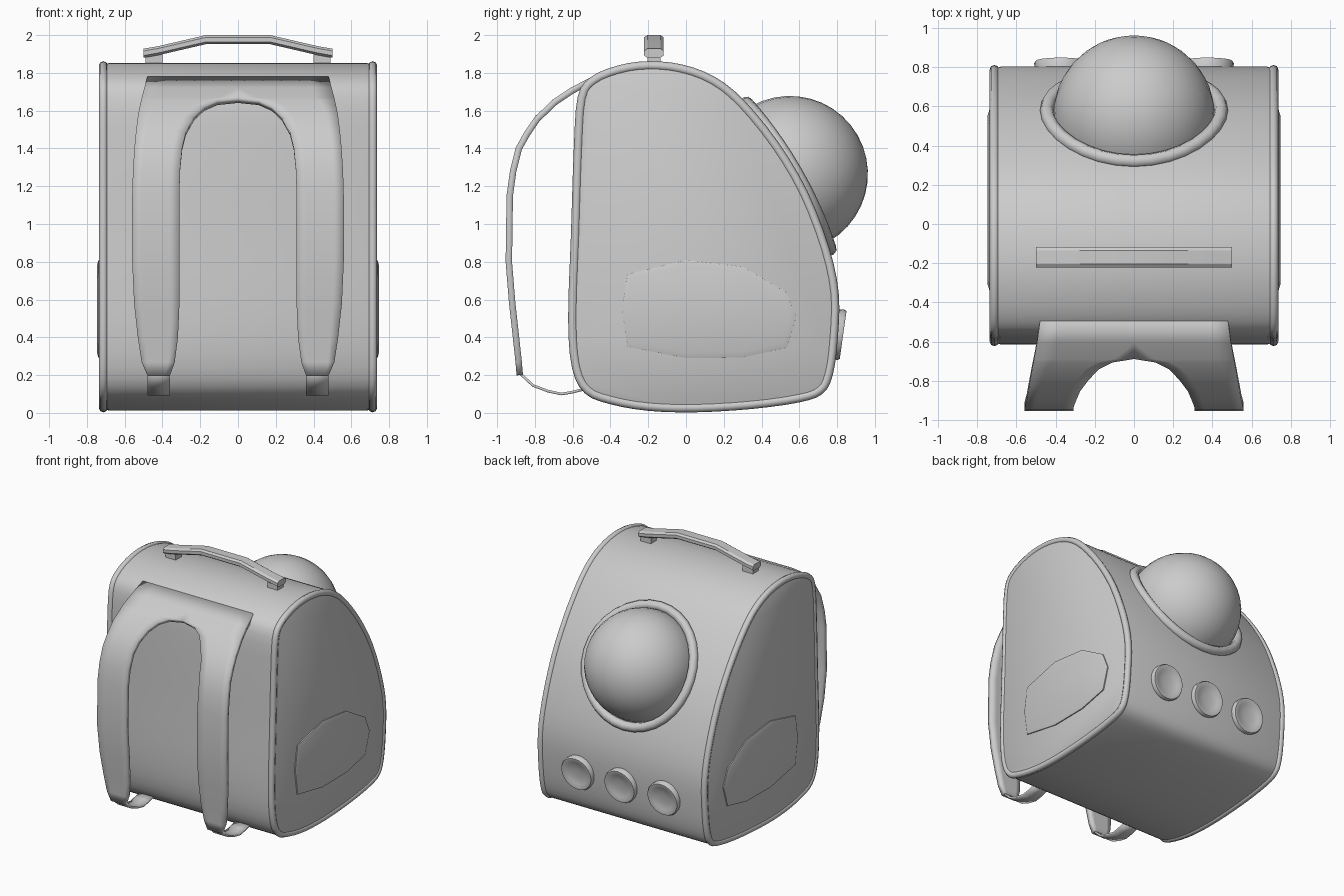
import bpy, bmesh, math
from mathutils import Vector, Matrix

if "Cube" in bpy.data.objects:
    bpy.data.objects.remove(bpy.data.objects["Cube"])


def finish(name, bm, angle=35):
    bmesh.ops.recalc_face_normals(bm, faces=bm.faces)
    me = bpy.data.meshes.new(name)
    bm.to_mesh(me)
    bm.free()
    ob = bpy.data.objects.new(name, me)
    bpy.context.collection.objects.link(ob)
    bpy.ops.object.select_all(action='DESELECT')
    ob.select_set(True)
    bpy.context.view_layer.objects.active = ob
    bpy.ops.object.shade_smooth_by_angle(angle=math.radians(angle))
    return ob


def loft(name, rings, closed=False, angle=35):
    bm = bmesh.new()
    vs = [[bm.verts.new(p) for p in r] for r in rings]
    n = len(rings[0])
    pairs = list(zip(vs, vs[1:])) + ([(vs[-1], vs[0])] if closed else [])
    for a, b in pairs:
        for i in range(n):
            j = (i + 1) % n
            bm.faces.new((a[i], a[j], b[j], b[i]))
    if not closed:
        bm.faces.new(vs[0])
        bm.faces.new(vs[-1])
    return finish(name, bm, angle)


def smooth_loop(pts, steps):
    # closed Catmull-Rom curve
    out, n = [], len(pts)
    p = [Vector(q) for q in pts]
    for i in range(n):
        a, b, c, d = (p[(i + k) % n] for k in (-1, 0, 1, 2))
        for s in range(steps):
            t = s / steps
            out.append(0.5 * (2 * b + (c - a) * t + (2 * a - 5 * b + 4 * c - d) * t * t
                              + (3 * b - a - 3 * c + d) * t ** 3))
    return out


def inset(loop, d):
    # move a counter-clockwise (y, z) loop inward
    n, out = len(loop), []
    for i in range(n):
        t = (loop[(i + 1) % n] - loop[i - 1]).normalized()
        out.append(loop[i] + Vector((-t.y, t.x)) * d)
    return out


def at_x(loop, x):
    return [(x, q.x, q.y) for q in loop]


def tube(name, path, normals, r, sides=8):
    # closed round tube; normals are perpendicular to the path
    rings, n = [], len(path)
    for i, (p, a) in enumerate(zip(path, normals)):
        b = (path[(i + 1) % n] - path[i - 1]).normalized().cross(a)
        rings.append([p + r * (math.cos(t) * a + math.sin(t) * b)
                      for t in (2 * math.pi * k / sides for k in range(sides))])
    return loft(name, rings, closed=True, angle=60)


def tilt(theta, centre):
    # turns +z by theta towards +y, then moves to centre
    return Matrix.Translation(centre) @ Matrix.Rotation(-theta, 4, 'X')


# body shell, one side profile lofted across the width
profile = smooth_loop([(-0.53, 0.11), (-0.4, 0.055), (-0.2, 0.02), (0.05, 0.012), (0.35, 0.03),
                       (0.6, 0.065), (0.72, 0.11), (0.77, 0.21), (0.795, 0.4), (0.8, 0.63),
                       (0.75, 0.87), (0.635, 1.17), (0.48, 1.43), (0.3, 1.65), (0.15, 1.77),
                       (-0.02, 1.835), (-0.2, 1.853), (-0.36, 1.83), (-0.5, 1.77), (-0.565, 1.67),
                       (-0.585, 1.4), (-0.6, 0.95), (-0.615, 0.5), (-0.595, 0.24)], 3)
sections = [(-0.73, 0.035), (-0.715, 0.01), (-0.68, 0), (0.68, 0), (0.715, 0.01), (0.73, 0.035)]
loft("body", [at_x(inset(profile, d), x) for x, d in sections])

# piping and pocket on both sides
pocket = smooth_loop([(-0.34, 0.55), (-0.31, 0.35), (0, 0.29), (0.3, 0.293), (0.535, 0.345),
                      (0.585, 0.51), (0.53, 0.64), (0.3, 0.775), (0, 0.81), (-0.31, 0.735)], 1)
for side, s in (("right", 1), ("left", -1)):
    path = [Vector(p) for p in at_x(inset(profile, 0.015), 0.713 * s)]
    tube(side + "_piping", path, [Vector((1, 0, 0))] * len(path), 0.024)
    loft(side + "_pocket", [at_x(inset(pocket, d), s * x) for x, d in
                            ((0.72, 0), (0.738, 0), (0.747, 0.03))])

# bubble window dome
theta = math.radians(60.2)
bm = bmesh.new()
bmesh.ops.create_uvsphere(bm, u_segments=32, v_segments=20, radius=0.413)
bmesh.ops.delete(bm, geom=[v for v in bm.verts if v.co.z < -0.15], context='VERTS')
bm.transform(tilt(theta, (0, 0.55, 1.265)))
finish("bubble_window", bm, 60)

# rim of the window, bent along the body curve
n = Vector((0, math.sin(theta), math.cos(theta)))
up = Vector((0, -n.z, n.y))
path, outs = [], []
for k in range(32):
    a = 2 * math.pi * k / 32
    path.append(Vector((0.445 * math.cos(a), 0.535, 1.25)) + up * 0.445 * math.sin(a)
                + n * (0.045 * math.cos(a) ** 2 + 0.008))
    outs.append(Vector((math.cos(a), 0, 0)) + up * math.sin(a))
tube("window_rim", path, outs, 0.035)

# three round vents with a dished face
for i, x in enumerate((-0.375, 0, 0.375)):
    m = tilt(math.radians(98), (x, 0.81, 0.415))
    rings = []
    for r, h in ((0.13, -0.04), (0.135, 0.01), (0.128, 0.022), (0.112, 0.022), (0.09, 0.012), (0.04, 0.004)):
        rings.append([m @ Vector((r * math.cos(a), r * math.sin(a), h))
                      for a in (2 * math.pi * k / 24 for k in range(24))])
    loft("vent_%d" % (i + 1), rings, angle=40)

# carry handle with chamfered section
cross = [(-0.052, -0.012), (-0.035, -0.024), (0.035, -0.024), (0.052, -0.012),
         (0.052, 0.012), (0.035, 0.024), (-0.035, 0.024), (-0.052, 0.012)]
spine = [(0.5, 1.904), (0.42, 1.918), (0.17, 1.976)]
spine = [(-x, z) for x, z in spine] + spine[::-1]
loft("carry_handle", [[(x, -0.17 + y, z + h) for y, h in cross] for x, z in spine], angle=25)
for side, s in (("right", 1), ("left", -1)):
    bm = bmesh.new()
    bmesh.ops.create_cube(bm, size=1, matrix=Matrix.Translation((0.445 * s, -0.17, 1.872))
                          @ Matrix.Diagonal((0.09, 0.07, 0.07, 1)))
    finish(side + "_handle_foot", bm)


def strip(name, rows, thickness, cols):
    # rows are (y, z, inner x, outer x); mirrored to the other side
    bm = bmesh.new()
    grid = [[bm.verts.new((a + (b - a) * k / cols, y, z)) for k in range(cols + 1)]
            for y, z, a, b in rows]
    for p, q in zip(grid, grid[1:]):
        for k in range(cols):
            bm.faces.new((p[k], p[k + 1], q[k + 1], q[k]))
    ob = finish(name, bm)
    ob.modifiers.new("mirror", 'MIRROR')
    sol = ob.modifiers.new("thickness", 'SOLIDIFY')
    sol.thickness = thickness
    sol.offset = 0
    return ob


# shoulder straps joined in a yoke at the top
strip("shoulder_straps", [
    (-0.49, 1.765, 0, 0.48), (-0.6, 1.708, 0, 0.495), (-0.68, 1.655, 0, 0.51),
    (-0.697, 1.643, 0.11, 0.513), (-0.73, 1.61, 0.18, 0.52), (-0.785, 1.56, 0.232, 0.53),
    (-0.84, 1.48, 0.275, 0.54), (-0.885, 1.4, 0.295, 0.548), (-0.915, 1.28, 0.307, 0.556),
    (-0.933, 1.15, 0.31, 0.56), (-0.938, 0.8, 0.31, 0.56), (-0.92, 0.58, 0.31, 0.55),
    (-0.9, 0.4, 0.318, 0.53), (-0.886, 0.27, 0.335, 0.51), (-0.88, 0.2, 0.36, 0.48)], 0.034, 5)

# thin webbing from strap ends to the body
strip("strap_webbing", [
    (-0.885, 0.215, 0.36, 0.48), (-0.81, 0.145, 0.36, 0.48), (-0.73, 0.115, 0.36, 0.48),
    (-0.66, 0.1, 0.36, 0.48), (-0.6, 0.11, 0.36, 0.48), (-0.52, 0.13, 0.36, 0.48)], 0.014, 1)
